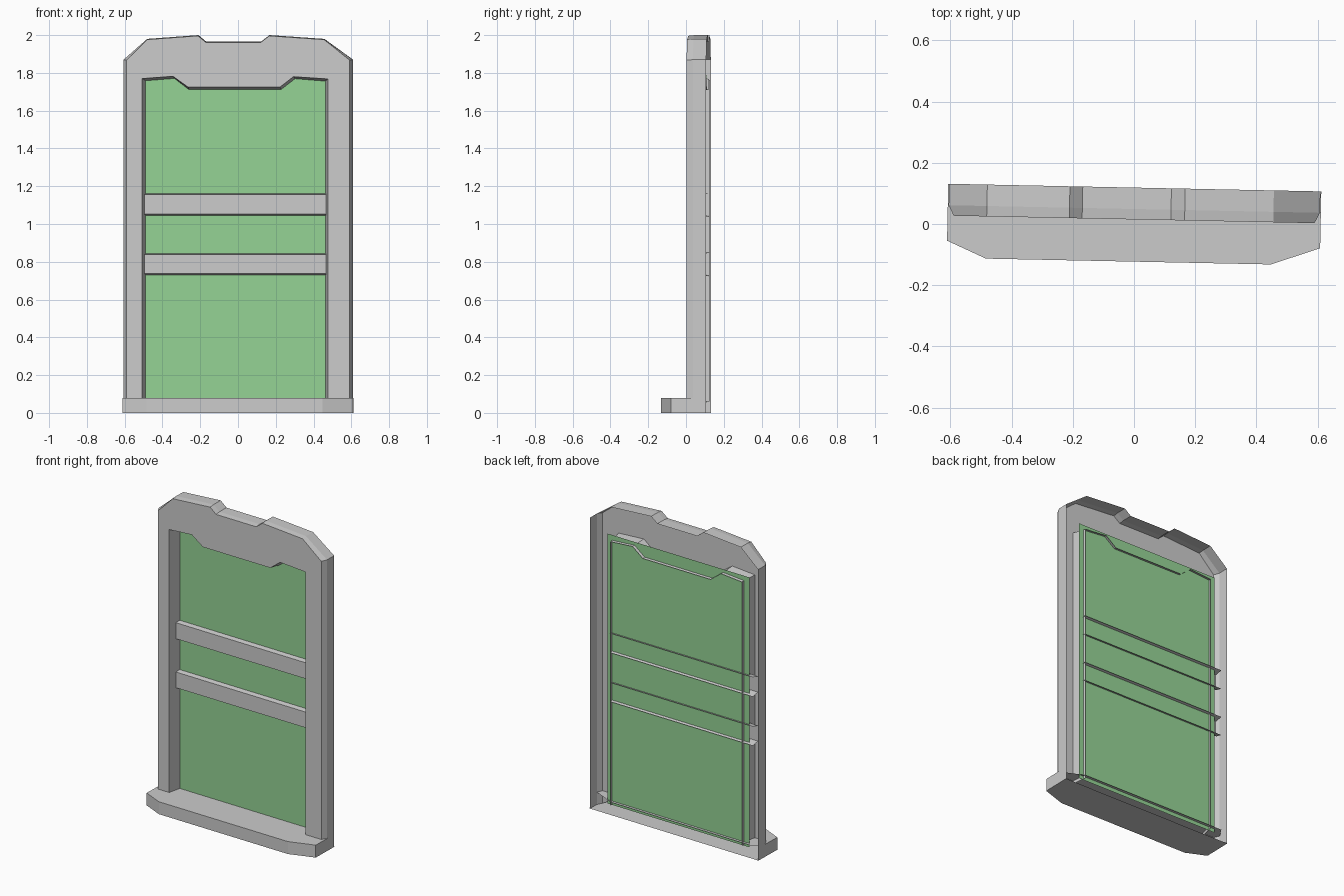
import bpy, bmesh
from mathutils import Matrix

if "Cube" in bpy.data.objects:
    bpy.data.objects.remove(bpy.data.objects["Cube"])

# The whole piece is turned very slightly about z
TURN = Matrix.Translation((0, -0.003, 0)) @ Matrix.Rotation(-0.0204, 4, 'Z')


def make(name, bm, color=None):
    bmesh.ops.remove_doubles(bm, verts=bm.verts, dist=0.0005)
    bmesh.ops.recalc_face_normals(bm, faces=bm.faces)
    bm.transform(TURN)
    me = bpy.data.meshes.new(name)
    bm.to_mesh(me)
    bm.free()
    ob = bpy.data.objects.new(name, me)
    bpy.context.collection.objects.link(ob)
    if color:
        mat = bpy.data.materials.new(name + "_green")
        mat.diffuse_color = color
        mat.use_nodes = True
        mat.node_tree.nodes["Principled BSDF"].inputs["Base Color"].default_value = mat.diffuse_color
        me.materials.append(mat)
    return ob


def loop(bm, pts, y):
    return [bm.verts.new((x, y, z)) for x, z in pts]


def loft(bm, a, b):
    for i in range(len(a) - 1):
        bm.faces.new((a[i], a[i + 1], b[i + 1], b[i]))


# Frame: open-backed shell with bevelled outside and tapered opening
outer = [(-0.607, 0), (-0.607, 1.87), (-0.482, 1.98), (-0.212, 2.0), (-0.17, 1.965),
         (0.12, 1.965), (0.165, 2.0), (0.455, 1.98), (0.607, 1.87), (0.607, 0)]
outer_front = [(-0.59, 0)] + [(-0.59, 1.868)] + [(x, z - 0.004) for x, z in outer[2:8]] \
    + [(0.59, 1.868), (0.59, 0)]
inner_front = [(-0.508, 0.06), (-0.508, 1.77), (-0.345, 1.782), (-0.265, 1.725),
               (0.222, 1.725), (0.293, 1.78), (0.475, 1.768), (0.475, 0.06)]
inner_back = [(-0.487, 0.06), (-0.487, 1.756), (-0.337, 1.768), (-0.262, 1.71),
              (0.228, 1.71), (0.302, 1.767), (0.459, 1.754), (0.459, 0.06)]
bm = bmesh.new()
of = loop(bm, outer_front, 0.018)
om = loop(bm, outer, 0.052)
ob_ = loop(bm, outer, 0.122)
fi = loop(bm, inner_front, 0.018)
bi = loop(bm, inner_back, 0.118)
bm.faces.new(of + fi[::-1])
loft(bm, of, om)
loft(bm, om, ob_)
loft(bm, fi, bi)
make("frame", bm)

# Glass pane: a single sheet
bm = bmesh.new()
bm.faces.new(loop(bm, [(-0.53, 0.055), (0.495, 0.055), (0.495, 1.79), (-0.53, 1.79)], 0.1))
make("pane", bm, (0.30, 0.65, 0.30, 1))

# Cross bars: three-sided channels whose edges pass through the pane
for name, z0, z1 in (("upper_bar", 1.04, 1.165), ("lower_bar", 0.725, 0.848)):
    bm = bmesh.new()
    section = [(0.118, z1), (0.07, z1 - 0.01), (0.07, z0 + 0.012), (0.118, z0)]
    ends = [[bm.verts.new((x, y, z)) for y, z in section] for x in (-0.568, 0.465)]
    loft(bm, *ends)
    make(name, bm)

# Sill: ledge with cut front corners, open at the back
front = [(-0.61, 0.122), (-0.61, -0.064), (-0.482, -0.12), (0.45, -0.12),
         (0.61, -0.064), (0.61, 0.122)]
bm = bmesh.new()
low = [bm.verts.new((x, y, 0)) for x, y in front]
bm.faces.new(low)
top_front = [(-0.61, 0.052)] + front[1:5] + [(0.61, 0.052)]
top = [bm.verts.new((x, y, 0.08)) for x, y in top_front]
loft(bm, low, top)
back = [bm.verts.new((x, y, 0.08)) for x, y in ((0.459, 0.118), (-0.568, 0.118))]
bm.faces.new(top + back)
make("sill", bm)
